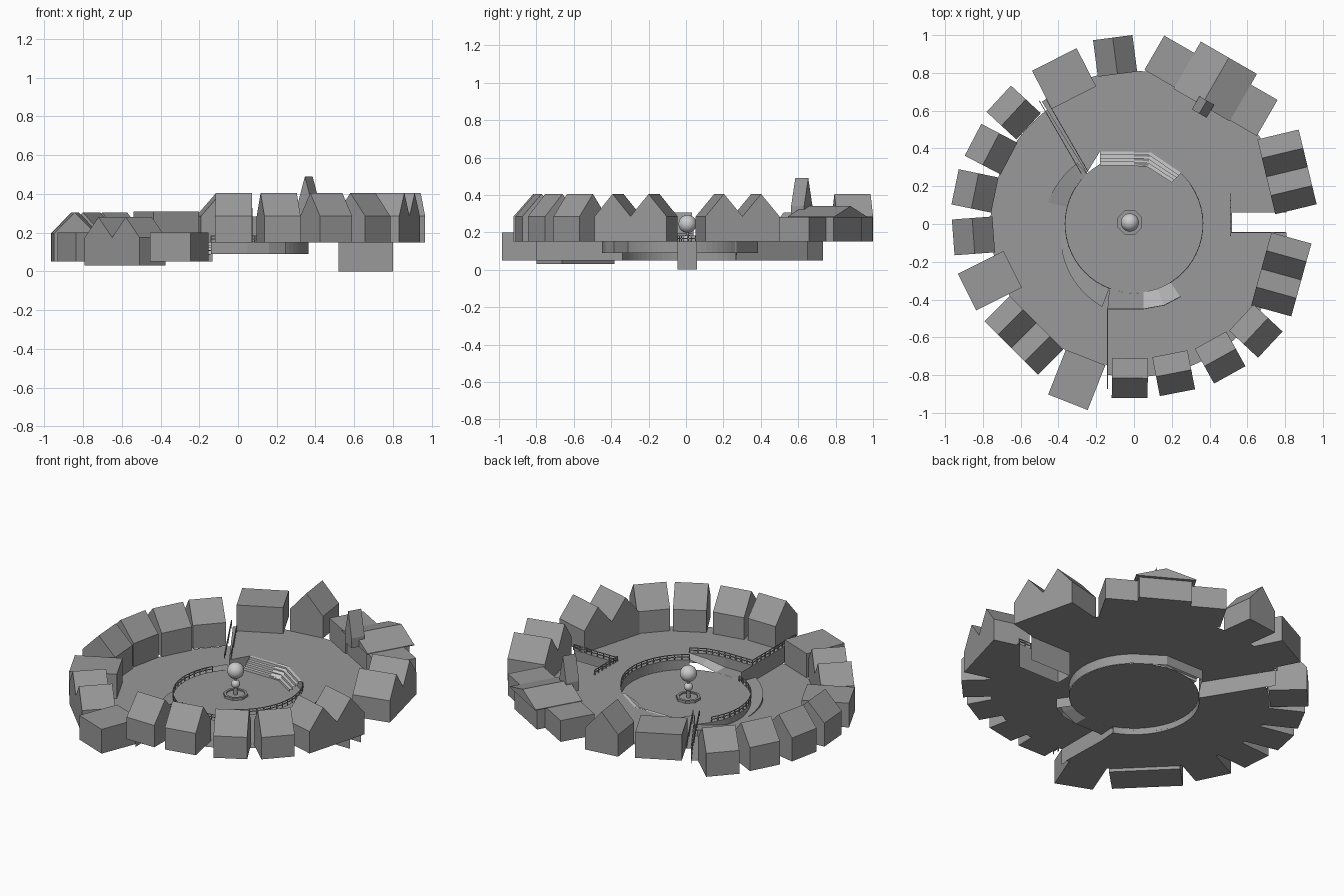
import bpy, bmesh
from math import sin, cos, pi, radians, degrees, hypot, atan2
from mathutils import Matrix

if "Cube" in bpy.data.objects:
    bpy.data.objects.remove(bpy.data.objects["Cube"])

HI, MID, LOW = 0.15, 0.09, 0.05   # terrace, court and lower street levels
stone = bpy.data.materials.new("dark_stone")
stone.diffuse_color = (.32, .32, .32, 1)
stone.use_nodes = True
stone.node_tree.nodes["Principled BSDF"].inputs["Base Color"].default_value = stone.diffuse_color
LIGHT = ("seating", "south_ramp", "fountain_ball", "fountain_small_ball")


def finish(name, bm, fix=True):
    if fix:
        bmesh.ops.recalc_face_normals(bm, faces=bm.faces)
    me = bpy.data.meshes.new(name)
    bm.to_mesh(me)
    bm.free()
    if not name.startswith(LIGHT):
        me.materials.append(stone)
    ob = bpy.data.objects.new(name, me)
    bpy.context.collection.objects.link(ob)
    return ob


def arc(r, a0, a1, n, r1=None):
    out = []
    for i in range(n + 1):
        a, q = radians(a0 + (a1 - a0) * i / n), r + ((r1 or r) - r) * i / n
        out.append((q * cos(a), q * sin(a)))
    return out


def sheet(name, pts, z):
    bm = bmesh.new()
    f = bm.faces.new([bm.verts.new((x, y, z)) for x, y in pts])
    f.normal_update()
    if f.normal.z < 0:
        f.normal_flip()
    bmesh.ops.triangulate(bm, faces=[f])
    finish(name, bm, False)


def strip(name, rows):
    bm = bmesh.new()
    vs = [[bm.verts.new(p) for p in row] for row in rows]
    for a, b in zip(vs, vs[1:]):
        for i in range(len(a) - 1):
            bm.faces.new((a[i], a[i + 1], b[i + 1], b[i]))
    finish(name, bm)


def wall(name, pts, z0, z1):
    strip(name, [[(x, y, z0) for x, y in pts], [(x, y, z1) for x, y in pts]])


def house(name, x, y, ang, across, along, n, z0, eave, ridge):
    """Gabled block, ridge running along ang; n gables side by side, 0 = flat."""
    prof = [(-across / 2, z0), (across / 2, z0), (across / 2, eave)]
    for i in range(n):
        c = across / 2 - across * (i + .5) / n
        prof += [(c, ridge), (c - across / n / 2, eave)]
    if n == 0:
        prof.append((-across / 2, eave))
    bm = bmesh.new()
    f = bm.faces.new([bm.verts.new((-along / 2, u, z)) for u, z in prof])
    ex = bmesh.ops.extrude_face_region(bm, geom=[f], use_keep_orig=True)
    bmesh.ops.translate(bm, vec=(along, 0, 0),
                        verts=[v for v in ex['geom'] if isinstance(v, bmesh.types.BMVert)])
    bm.transform(Matrix.Translation((x, y, 0)) @ Matrix.Rotation(radians(ang), 4, 'Z'))
    finish(name, bm)


def fence(name, pts, z, h=0.032, gap=0.04):
    bm = bmesh.new()

    def bar(x, y, zc, ang, sx, sy, sz):
        m = (Matrix.Translation((x, y, zc)) @ Matrix.Rotation(ang, 4, 'Z')
             @ Matrix.Diagonal((sx, sy, sz, 1)))
        bmesh.ops.create_cube(bm, size=1, matrix=m)
    for (ax, ay), (bx, by) in zip(pts, pts[1:]):
        L, ang = hypot(bx - ax, by - ay), atan2(by - ay, bx - ax)
        for zz in (h, h * .55):
            bar((ax + bx) / 2, (ay + by) / 2, z + zz, ang, L, .004, .004)
        k = max(1, round(L / gap))
        for i in range(k + 1):
            t = i / k
            bar(ax + (bx - ax) * t, ay + (by - ay) * t, z + h / 2, ang, .005, .005, h)
    finish(name, bm)


# --- ground levels
R = .365
seat_back = [(-.18, .385), (.08, .385), (.25, .27)]
ramp_out = [(.245, -.385), (.16, -.43), (.05, -.45)]
inner = [(-.25, .27)] + seat_back + arc(R, 46, -58, 22) + ramp_out + [(-.14, -.45)]
slot = [(.8, -.045), (.52, -.045), (.52, .06), (.8, .06)]
sheet("upper_terrace", arc(.81, -100, -3.3, 32) + slot + arc(.81, 4.4, 127, 40) + inner, HI)
sheet("lower_street", arc(.76, 127, 260, 40) + [(-.14, -.45)] + arc(R, 249, 133, 24), LOW)
sheet("court_floor", arc(R, 0, 352.5, 47), MID)
sheet("ramp_landing", [(-.14, -.45), (.05, -.45)] + arc(R, 278, 249, 6), MID)

# --- retaining walls
wall("terrace_wall", inner, MID, HI)
wall("street_wall_north", [(-.25, .27), (-.49, .65)], LOW, HI)
wall("street_wall_south", [(-.14, -.34), (-.14, -.80)], LOW, HI)
wall("court_wall", arc(R, 133, 249, 24), LOW, MID)
wall("gate_walls", slot, 0, HI)

# --- tiered seating on the north side, stepped profile along a bent line
front = [(-.18, .31), (.06, .31), (.20, .22)]
rows, steps = [], 4
for (fx, fy), (bx, by) in zip(front, seat_back):
    row = []
    for i in range(steps):
        for k, z in ((i, i), (i, i + 1)):
            k /= steps
            row.append((fx + (bx - fx) * k, fy + (by - fy) * k, MID + (HI - MID) * z / steps))
    rows.append(row + [(bx, by, HI)])
strip("seating_steps", rows)
strip("seating_ramp", [[(0, .308, MID + .01), (0, .385, HI + .004)],
                       [(.075, .30, MID + .01), (.085, .385, HI + .004)]])

# --- curved ramp on the south side
strip("south_ramp", [[(*a, z), (*b, z)] for a, b, z in
                     zip(arc(R, -58, -82, 2), ramp_out, (HI, .12, MID))])

# --- curved ramps from the court down to the street
for label, a0, a1, r0, r1 in (("north", 133, 166, .44, .47), ("south", 249, 187, .47, .39)):
    n = 12
    edge, rim = arc(r0, a0, a1, n, r1), arc(R, a0, a1, n)
    zs = [MID - (MID - LOW) * i / n for i in range(n + 1)]
    strip(f"{label}_street_ramp", [[(*o, LOW), (*o, z), (*p, z)]
                                   for o, p, z in zip(edge, rim, zs)])

# --- railings
fence("court_rail_east", arc(R, 34, -58, 14), HI)
fence("court_rail_west", arc(R, 148, 250, 16), MID)
fence("ramp_rail", ramp_out + [(-.14, -.45), (-.14, -.87)], HI)
fence("north_rail_outer", [(-.28, .27), (-.50, .65)], HI)
fence("north_rail_inner", [(-.245, .28), (-.465, .66)], HI)
fence("gate_rail", [(.8, -.045), (.515, -.045)], HI)
fence("gate_end_rail", [(.512, -.06), (.512, .16)], HI)

# --- row houses: ridge runs around the ring
for i, (x, y) in enumerate([(-.842, .175), (-.85, -.063), (-.757, .396), (-.637, .59)]):
    house(f"street_house_{i}", x, y, degrees(atan2(y, x)) + 90, .215, .19, 1, LOW, .195, .305)
for i, (x, y, a) in enumerate([(.645, -.567, -43), (.456, -.707, -61),
                               (.21, -.79, -79), (-.022, -.816, -90.5)]):
    house(f"terrace_house_{i}", x, y, a + 90, .21, .19, 1, HI, .285, .405)

# --- gable-fronted and twin-gabled houses: ridge points at the centre
house("gable_house", -.10, .89, 97.5, .21, .195, 1, HI, .285, .405)
house("twin_house_north", .81, .276, 13.5, .407, .225, 2, HI, .285, .405)
house("twin_house_south", .78, -.267, -15.5, .40, .22, 2, HI, .285, .405)
house("twin_house_west", -.583, -.59, 225, .40, .19, 2, .03, .175, .28)

# --- flat-roofed blocks
house("flat_block_north", -.37, .77, 117, .264, .227, 0, HI, .31, 0)
house("flat_block_west", -.763, -.30, 206.5, .217, .27, 0, LOW, .20, 0)
house("flat_block_south", -.303, -.825, 248.5, .225, .255, 0, LOW, .20, 0)

# --- hall with two wings, low overhanging roof and a steep turret
ca, sa = cos(radians(60)), sin(radians(60))


def hall(name, u, v, *args):   # u = sideways, v = outward from hall centre
    house(name, .43 + v * ca + u * sa, .755 + v * sa - u * ca, 60, *args)


hall("hall", 0, 0, .30, .25, 1, HI, .285, .33)
hall("hall_roof", 0, 0, .343, .289, 1, .28, .285, .34)
hall("hall_wing_left", -.25, -.03, .21, .21, 0, HI, .282, 0)
hall("hall_wing_right", .24, -.03, .19, .22, 0, HI, .282, 0)
hall("turret", .012, -.15, .09, .08, 1, .28, .34, .49)

# --- fountain
FX, FY = -.022, .008


def disc(name, r0, r1, z0, z1, seg=8):
    bm = bmesh.new()
    bmesh.ops.create_cone(bm, cap_ends=True, segments=seg, radius1=r0, radius2=r1, depth=z1 - z0,
                          matrix=Matrix.Translation((FX, FY, (z0 + z1) / 2))
                          @ Matrix.Rotation(pi / seg, 4, 'Z'))
    finish(name, bm)


basin = [(.055, MID), (.055, .105), (.07, .105), (.07, MID)]
strip("fountain_rim", [[(FX + r * cos(pi / 8 + k * pi / 4), FY + r * sin(pi / 8 + k * pi / 4), z)
                        for r, z in basin] for k in range(9)])
disc("fountain_water", .056, .056, MID, .098)
disc("fountain_stem", .012, .008, .095, .20, 12)
for name, r, z in (("fountain_ball", .048, .245), ("fountain_small_ball", .025, .163)):
    bm = bmesh.new()
    bmesh.ops.create_uvsphere(bm, u_segments=24, v_segments=14, radius=r,
                              matrix=Matrix.Translation((FX, FY, z)))
    for f in bm.faces:
        f.smooth = True
    finish(name, bm)
